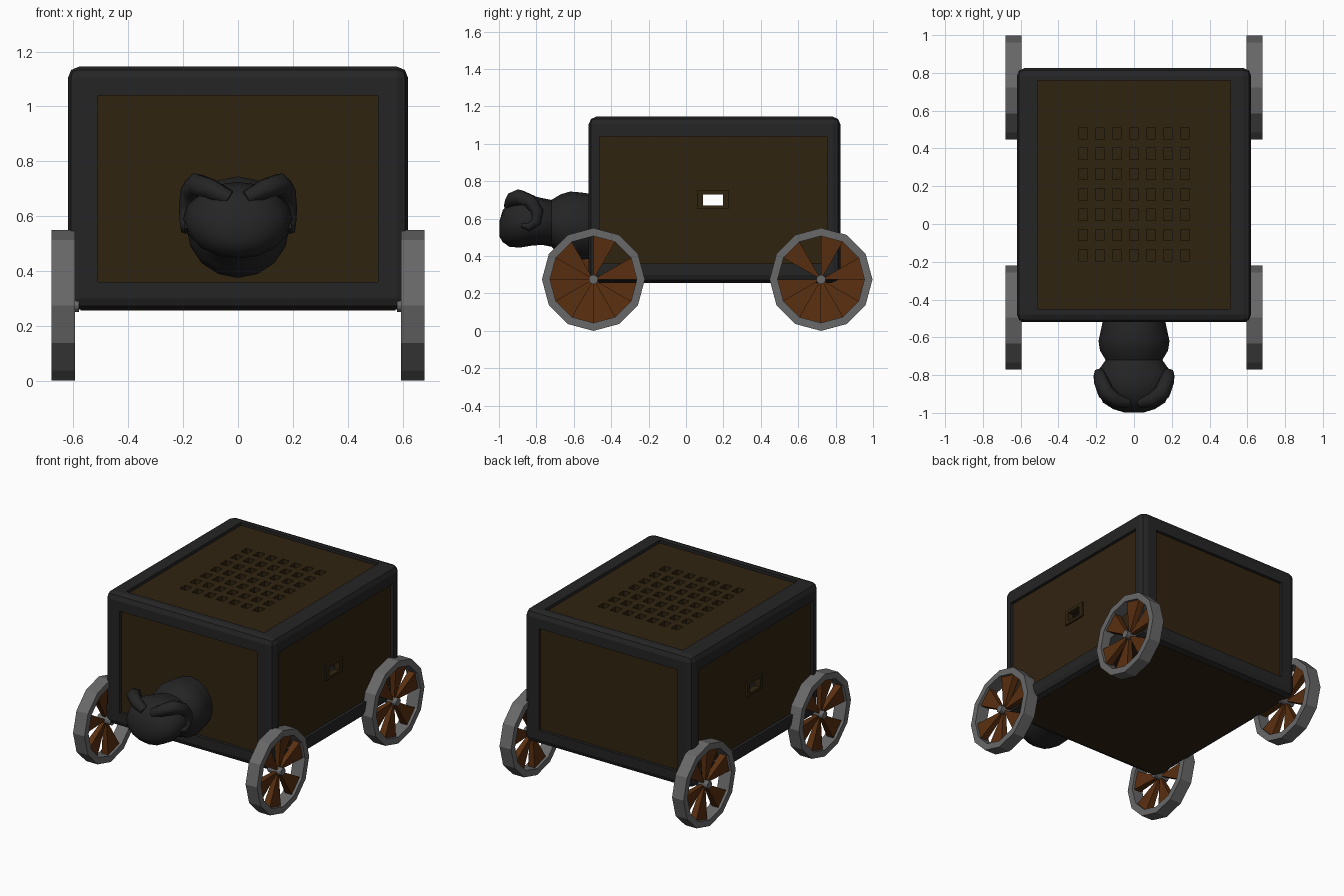
import bpy, bmesh
from math import sin, cos, pi, radians
from mathutils import Vector, Matrix

if "Cube" in bpy.data.objects:
    bpy.data.objects.remove(bpy.data.objects["Cube"], do_unlink=True)


def material(name, rgb):
    m = bpy.data.materials.new(name)
    m.use_nodes = True
    m.diffuse_color = (*rgb, 1)
    m.node_tree.nodes["Principled BSDF"].inputs["Base Color"].default_value = (*rgb, 1)
    return m


BLACK = material("dark iron", (0.018, 0.018, 0.018))
BROWN = material("dark wood", (0.03, 0.017, 0.005))
GREY = material("grey metal", (0.14, 0.14, 0.14))
ORANGE = material("spoke wood", (0.1, 0.028, 0.005))


def make(name, bm, mat):
    bmesh.ops.recalc_face_normals(bm, faces=bm.faces)
    me = bpy.data.meshes.new(name)
    bm.to_mesh(me)
    bm.free()
    me.materials.append(mat)
    ob = bpy.data.objects.new(name, me)
    bpy.context.collection.objects.link(ob)
    return ob


def add_box(bm, lo, hi):
    lo, hi = Vector(lo), Vector(hi)
    m = Matrix.Translation((lo + hi) / 2) @ Matrix.Diagonal((*(hi - lo), 1))
    bmesh.ops.create_cube(bm, size=1, matrix=m)


def boxes(name, mat, *spans):
    bm = bmesh.new()
    for lo, hi in spans:
        add_box(bm, lo, hi)
    return make(name, bm, mat)


def cut(ob, cutter):
    mod = ob.modifiers.new("cut", "BOOLEAN")
    mod.operation, mod.solver, mod.object = "DIFFERENCE", "EXACT", cutter
    bpy.context.view_layer.update()
    me = bpy.data.meshes.new_from_object(ob.evaluated_get(bpy.context.evaluated_depsgraph_get()))
    ob.modifiers.clear()
    ob.data = me
    bpy.data.objects.remove(cutter, do_unlink=True)


# Bevelled frame, opened along each axis so only the edge bars remain
bm = bmesh.new()
add_box(bm, (-0.62, -0.52, 0.26), (0.62, 0.825, 1.145))
bmesh.ops.bevel(bm, geom=bm.edges[:], offset=0.04, segments=2, profile=0.5, affect="EDGES")
frame = make("wagon_frame", bm, BLACK)
for lo, hi in (((-1, -0.46, 0.36), (1, 0.755, 1.04)),
               ((-0.51, -1, 0.36), (0.51, 1.3, 1.04)),
               ((-0.51, -0.45, 0), (0.51, 0.76, 2))):
    cut(frame, boxes("cutter", BLACK, (lo, hi)))

# Wall panels set back inside the frame
boxes("front_panel", BROWN, ((-0.53, -0.50, 0.34), (0.53, -0.47, 1.06)))
boxes("back_panel", BROWN, ((-0.53, 0.775, 0.34), (0.53, 0.805, 1.06)))
boxes("floor_panel", BROWN, ((-0.575, -0.475, 0.257), (0.575, 0.78, 0.30)))

# Roof with a grid of square vents
roof = boxes("roof_panel", BROWN, ((-0.53, -0.47, 1.09), (0.53, 0.78, 1.125)))
vents = [((0.09 * i - 0.025, 0.157 + 0.1075 * j - 0.03, 1),
          (0.09 * i + 0.025, 0.157 + 0.1075 * j + 0.03, 1.2))
         for i in range(-3, 4) for j in range(-3, 4)]
cut(roof, boxes("cutter", BROWN, *vents))

# Side panels with a framed viewing slot
for side, s in (("left", 1), ("right", -1)):
    panel = boxes(side + "_panel", BROWN,
                  ((min(s * 0.57, s * 0.60), -0.48, 0.34), (max(s * 0.57, s * 0.60), 0.775, 1.06)))
    cut(panel, boxes("cutter", BROWN, ((-1, 0.09, 0.67), (1, 0.197, 0.73))))
    trim = boxes(side + "_slot_trim", BROWN,
                 ((min(s * 0.59, s * 0.612), 0.06, 0.652), (max(s * 0.59, s * 0.612), 0.227, 0.75)))
    cut(trim, boxes("cutter", BROWN, ((-1, 0.09, 0.67), (1, 0.197, 0.73))))


# Wheels: twelve-sided rim, six wedge spokes and a small hub
def wheel(name, y, turn):
    place = Matrix.Rotation(turn, 4, "Z")
    place.translation = (0, y, 0.275)

    def polar(x, r, a):
        return place @ Vector((x, r * cos(a), r * sin(a)))

    def face_loop(bm, pts):
        return [bm.verts.new(p) for p in pts]

    bm = bmesh.new()
    rings = [face_loop(bm, [polar(x, r, radians(30 * k))
                            for x, r in ((0.595, 0.275), (0.68, 0.275), (0.68, 0.232), (0.595, 0.232))])
             for k in range(12)]
    for k in range(12):
        a, b = rings[k], rings[(k + 1) % 12]
        for i in range(4):
            j = (i + 1) % 4
            bm.faces.new((a[i], a[j], b[j], b[i]))
    make(name + "_rim", bm, GREY)

    bm = bmesh.new()
    for k in range(6):
        a0, a1 = radians(60 * k), radians(60 * k + 30)
        ends = [face_loop(bm, [polar(0.637 - h, r, a0), polar(0.637 + h, r, a0),
                               polar(0.637 + h, r, a1), polar(0.637 - h, r, a1)])
                for r, h in ((0.015, 0.012), (0.236, 0.025))]
        for e in ends:
            bm.faces.new(e)
        for i in range(4):
            j = (i + 1) % 4
            bm.faces.new((ends[0][i], ends[0][j], ends[1][j], ends[1][i]))
    make(name + "_spokes", bm, ORANGE)

    bm = bmesh.new()
    bmesh.ops.create_cone(bm, cap_ends=True, segments=12, radius1=0.025, radius2=0.025, depth=0.1,
                          matrix=place @ Matrix.Translation((0.63, 0, 0)) @ Matrix.Rotation(pi / 2, 4, "Y"))
    make(name + "_hub", bm, GREY)


for end, y in (("front", -0.495), ("back", 0.722)):
    wheel(end + "_left_wheel", y, 0)
    wheel(end + "_right_wheel", y, pi)

# Ram neck and head: oval rings along the length (y, centre z, half width, half height)
profile = [(-0.49, 0.56, 0.16, 0.17), (-0.56, 0.56, 0.175, 0.18), (-0.62, 0.56, 0.188, 0.185),
           (-0.67, 0.565, 0.18, 0.165), (-0.72, 0.575, 0.15, 0.125), (-0.77, 0.585, 0.185, 0.125),
           (-0.83, 0.59, 0.2, 0.135), (-0.89, 0.58, 0.19, 0.135), (-0.945, 0.57, 0.165, 0.12),
           (-0.98, 0.56, 0.11, 0.085), (-0.998, 0.545, 0.05, 0.04)]
bm = bmesh.new()
rings = [[bm.verts.new((rx * cos(k * pi / 8), y, cz + rz * sin(k * pi / 8))) for k in range(16)]
         for y, cz, rx, rz in profile]
for a, b in zip(rings, rings[1:]):
    for k in range(16):
        j = (k + 1) % 16
        bm.faces.new((a[k], a[j], b[j], b[k]))
bm.faces.new(rings[0])
bm.faces.new(rings[-1])
head = make("ram_head", bm, BLACK)
bpy.context.view_layer.objects.active = head
head.select_set(True)
bpy.ops.object.shade_smooth_by_angle(angle=radians(35))
head.select_set(False)

# Curled horns, running from the brow over the top and down the cheeks
path = [(0.03, -0.945, 0.665, 0.03), (0.1, -0.93, 0.7, 0.04), (0.15, -0.89, 0.715, 0.045),
        (0.172, -0.835, 0.695, 0.04), (0.182, -0.795, 0.64, 0.034), (0.188, -0.8, 0.585, 0.028),
        (0.19, -0.84, 0.555, 0.022), (0.185, -0.88, 0.565, 0.012)]
for side, s in (("left", 1), ("right", -1)):
    cu = bpy.data.curves.new(side + "_horn", "CURVE")
    cu.dimensions, cu.bevel_depth, cu.bevel_resolution, cu.use_fill_caps = "3D", 1, 1, True
    sp = cu.splines.new("POLY")
    sp.points.add(len(path) - 1)
    for p, (x, y, z, r) in zip(sp.points, path):
        p.co, p.radius = (s * x, y, z, 1), r
    cu.materials.append(BLACK)
    horn = bpy.data.objects.new(side + "_horn", cu)
    bpy.context.collection.objects.link(horn)
    bpy.context.view_layer.objects.active = horn
    horn.select_set(True)
    bpy.ops.object.convert(target="MESH")
    bpy.context.object.select_set(False)
